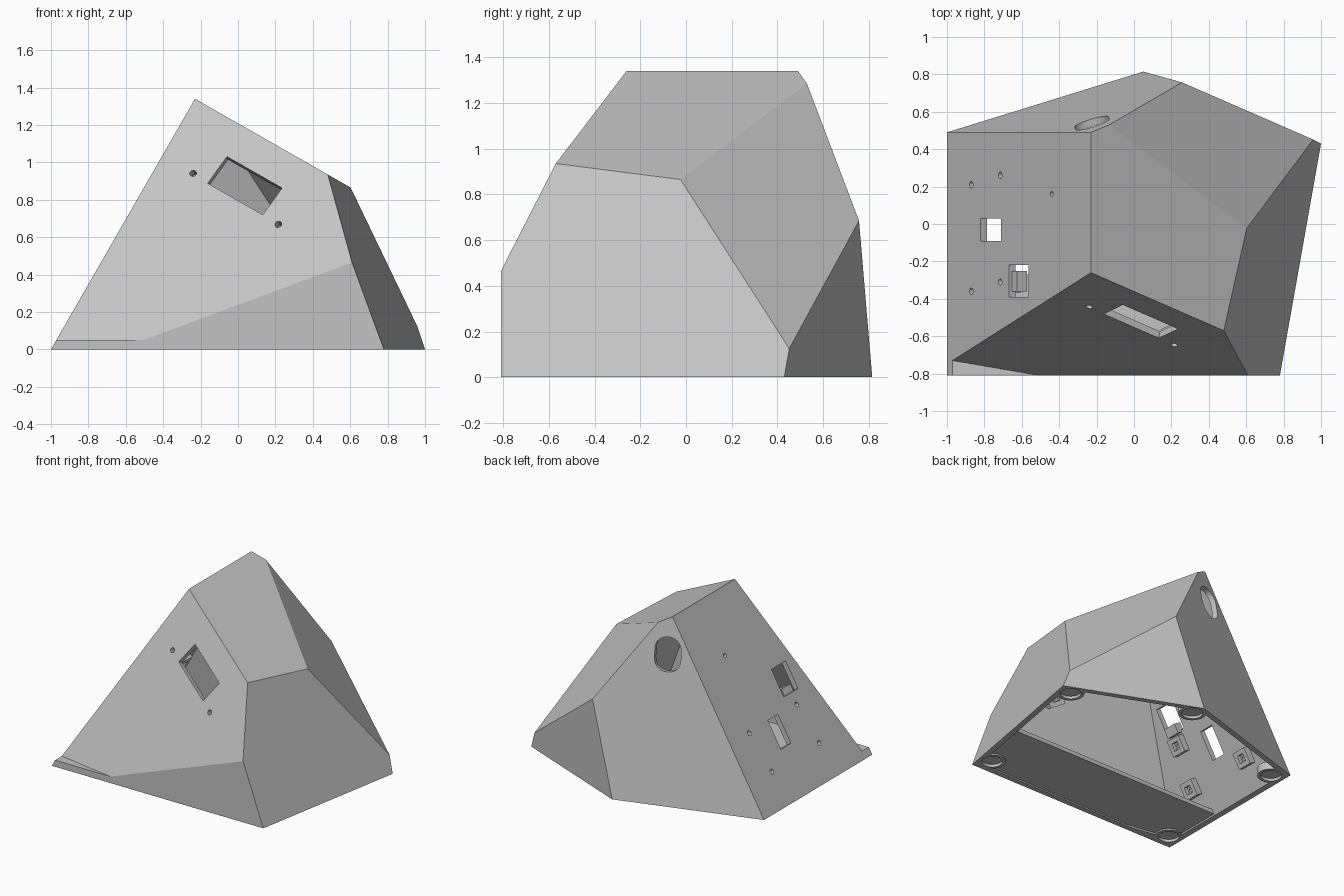
import bpy, bmesh, math
from mathutils import Vector, Matrix

if "Cube" in bpy.data.objects:
    bpy.data.objects.remove(bpy.data.objects["Cube"])

WALL = 0.04
# Corner points of the faceted housing
P = {k: Vector(v) for k, v in dict(
    A=(-1, -.81, 0), B=(-1, .49, 0), C=(.05, .815, 0), D=(1, .43, 0), E=(.78, -.81, 0),
    F=(-.97, -.73, .05), H=(.6, -.81, .47), I=(.48, -.57, .935), J=(.6, -.02, .865),
    K=(.955, .45, .13), L=(.25, .76, .69), M=(-.23, -.26, 1.34), N=(-.23, .49, 1.34)).items()}
LEFT, FRONT, BACK_LEFT = "MNA", "MIF", "BCN"
FACES = [LEFT, "MIN", "JKL", "EDI", "CDL", BACK_LEFT, "AEH", FRONT]
CORE = Vector((0, 0, .4))


def plane(name):
    """Point and outward normal of the plane through three corners."""
    a, b, c = (P[k] for k in name)
    n = (b - a).cross(c - a).normalized()
    return a, (n if n.dot(CORE - a) < 0 else -n)


def to_object(bm, name):
    bmesh.ops.recalc_face_normals(bm, faces=bm.faces)
    mesh = bpy.data.meshes.new(name)
    bm.to_mesh(mesh)
    bm.free()
    ob = bpy.data.objects.new(name, mesh)
    bpy.context.collection.objects.link(ob)
    return ob


def slice_off(bm, co, n):
    """Remove everything beyond a plane and cap the cut."""
    bmesh.ops.bisect_plane(bm, geom=bm.verts[:] + bm.edges[:] + bm.faces[:],
                           plane_co=co, plane_no=n, clear_outer=True)
    bmesh.ops.holes_fill(bm, edges=[e for e in bm.edges if e.is_boundary])


def solid(name, faces, inset, floor):
    bm = bmesh.new()
    bmesh.ops.create_cube(bm, size=6)
    slice_off(bm, Vector((0, 0, floor)), Vector((0, 0, -1)))
    for f in faces:
        co, n = plane(f)
        slice_off(bm, co - n * inset, n)
    return to_object(bm, name)


def prism(mat, w, h, lo, hi, r=0):
    """Rounded rectangle in the local xy plane, extruded from lo to hi."""
    bm = bmesh.new()
    steps = 8 if r else 1
    pts = []
    for i, (sx, sy) in enumerate([(1, 1), (-1, 1), (-1, -1), (1, -1)]):
        for k in range(steps):
            a = math.pi / 2 * (i + k / max(steps - 1, 1))
            pts.append((sx * (w / 2 - r) + r * math.cos(a), sy * (h / 2 - r) + r * math.sin(a), lo))
    verts = [bm.verts.new(p) for p in pts]
    bm.faces.new(verts)
    bmesh.ops.remove_doubles(bm, verts=bm.verts, dist=.0005)
    up = bmesh.ops.extrude_face_region(bm, geom=bm.faces[:])["geom"]
    bmesh.ops.translate(bm, vec=(0, 0, hi - lo), verts=[g for g in up if isinstance(g, bmesh.types.BMVert)])
    bm.transform(mat)
    return to_object(bm, "cutter")


def subtract(target, tool):
    mod = target.modifiers.new("cut", 'BOOLEAN')
    mod.operation, mod.solver, mod.object = 'DIFFERENCE', 'EXACT', tool
    bpy.context.view_layer.objects.active = target
    bpy.ops.object.modifier_apply(modifier=mod.name)
    bpy.data.objects.remove(tool)


def on_face(name, point):
    """Frame on a face: x along its first edge, z outward."""
    co, n = plane(name)
    p = Vector(point)
    p -= n * n.dot(p - co)
    u = (P[name[1]] - P[name[0]])
    u = (u - n * u.dot(n)).normalized()
    return Matrix.Translation(p) @ Matrix((u, n.cross(u), n)).transposed().to_4x4()


def on_left(x, y):
    return on_face(LEFT, (x, y, (x + 1) / .5746))


# Outer body, with the sloped front cut down to a low ledge
housing = solid("housing", FACES[:-1], 0, 0)
wedge = bmesh.new()
bmesh.ops.create_cube(wedge, size=6)
slice_off(wedge, Vector((0, 0, .05)), Vector((0, 0, -1)))
front_co, front_n = plane(FRONT)
slice_off(wedge, front_co, -front_n)
subtract(housing, to_object(wedge, "cutter"))

# Hollow interior, less the floor plate, foot bosses and screw standoffs
cavity = solid("cavity", FACES, WALL, -.1)
subtract(cavity, prism(Matrix.Translation((0, -.77, 0)), 4, 1, .01, .04))
feet = [Matrix.Translation((x, y, 0)) for x, y in
        [(-.9, .4), (-.9, -.7), (.7, -.69), (.07, .71), (.89, .38)]]
for m in feet:
    subtract(cavity, prism(m, .19, .19, -.2, .06, .095))
left_screws = [on_left(x, y) for x, y in [(-.87, .21), (-.715, .26), (-.87, -.36), (-.715, -.31)]]
front_screws = [on_face(FRONT, p) for p in [(-.24, -.44, .94), (.215, -.65, .67)]]
for m in left_screws + front_screws:
    subtract(cavity, prism(m, .12, .12, -.09, .1))
subtract(housing, cavity)

# Foot recesses
for m in feet:
    subtract(housing, prism(m, .145, .145, -.1, .02, .0725))

# Screw holes with square nut pockets
for m in left_screws + front_screws:
    subtract(housing, prism(m, .036, .036, -.07, .1, .018))
    subtract(housing, prism(m, .055, .055, -.12, -.06))
subtract(housing, prism(on_left(-.44, .16), .03, .03, -.1, .1, .015))

# Openings: left vent and ports, front window, rear cable slot
subtract(housing, prism(on_left(-.345, .1), .6, .34, -.1, .1, .05))
subtract(housing, prism(on_left(-.765, -.03), .12, .22, -.1, .1))
subtract(housing, prism(on_left(-.617, -.305), .17, .21, -.1, .1))
subtract(housing, prism(on_face(FRONT, (.037, -.52, .875)), .363, .183, -.1, .1))
subtract(housing, prism(on_face(BACK_LEFT, (-.225, .54, 1.07)), .19, .25, -.1, .1, .09))

# Small retaining clips inside the vent and lower port
parts = [housing]
for name, x, y, w in [("vent_clip_back", -.42, .2, .03), ("vent_clip_front", -.42, .12, .03),
                      ("port_clip", -.66, -.305, .11)]:
    clip = prism(on_left(x, y), w, .07, -.08, -.02)
    clip.name = name
    parts.append(clip)

# Single grey finish
grey = bpy.data.materials.new("plain grey")
grey.use_nodes = True
grey.diffuse_color = (.55, .55, .55, 1)
grey.node_tree.nodes["Principled BSDF"].inputs["Base Color"].default_value = (.55, .55, .55, 1)
for ob in parts:
    ob.data.materials.clear()
    ob.data.materials.append(grey)
